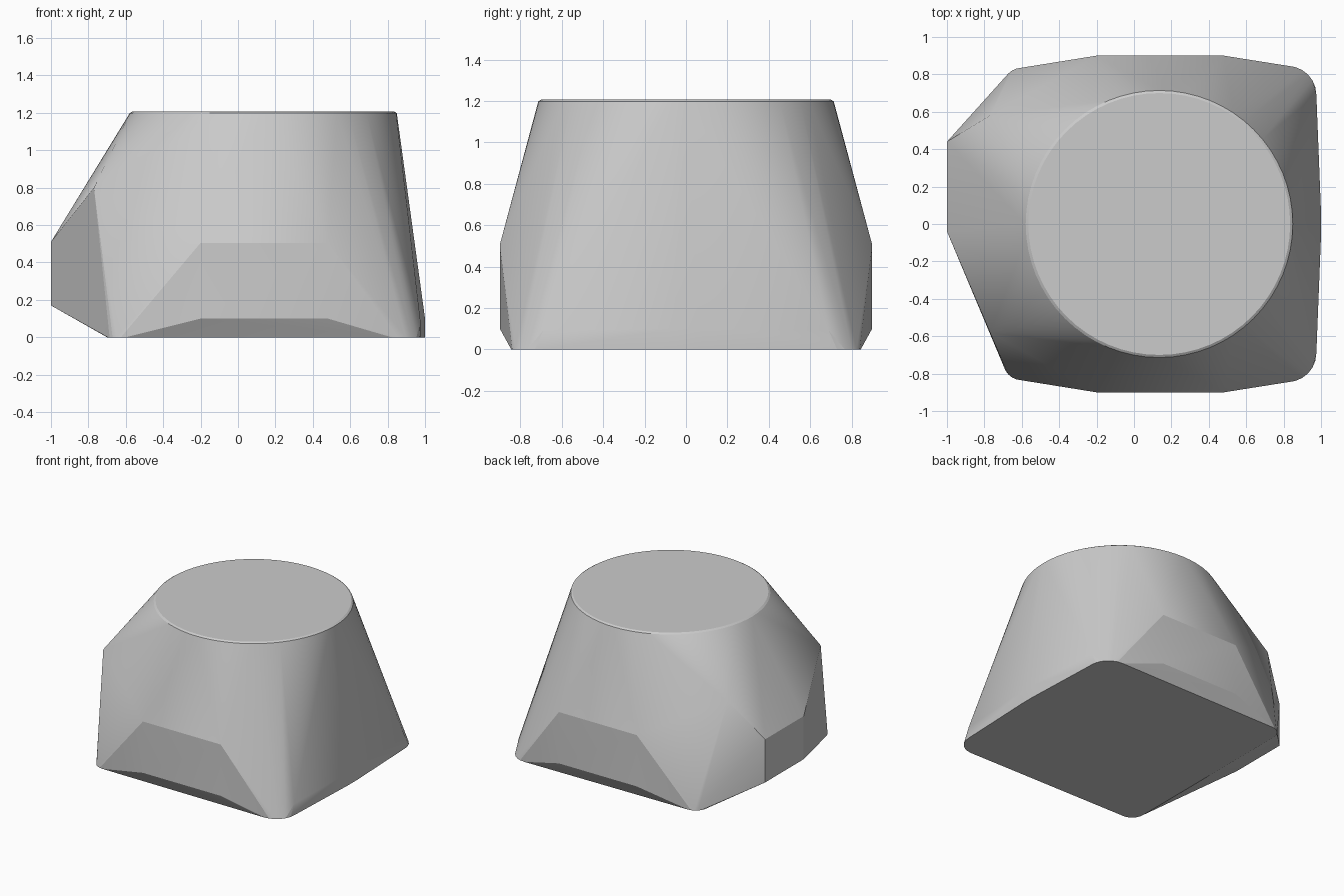
import bpy, bmesh, math

if "Cube" in bpy.data.objects:
    bpy.data.objects.remove(bpy.data.objects["Cube"])


def ring(cx, cy, r, z, n):
    return [(cx + r * math.cos(2 * math.pi * i / n),
             cy + r * math.sin(2 * math.pi * i / n), z) for i in range(n)]


# Round top with a tiny softened rim
points = ring(0.135, 0, 0.714, 1.198, 64) + ring(0.135, 0, 0.70, 1.207, 64)

for s in (-1, 1):
    # Rounded foot corners
    points += ring(-0.6, s * 0.735, 0.1, 0, 24)
    points += ring(0.82, s * 0.69, 0.155, 0, 24)
    # Front and back panels
    points += [(x, s * 0.9, z) for x in (-0.2, 0.48) for z in (0.1, 0.505)]
    # Upper left shoulders
    points.append((-0.77, s * 0.58, 0.8))
    # Right side lower band
    points += [(1.0, s * 0.06, z) for z in (0, 0.1)]
    points.append((0.975, s * 0.69, 0.09))

# Left end panel, offset toward the back
points += [(-1, y, z) for y in (-0.04, 0.44) for z in (0.17, 0.51)]

# Faceted shell wrapped around the outline
bm = bmesh.new()
for p in points:
    bm.verts.new(p)
hull = bmesh.ops.convex_hull(bm, input=bm.verts[:])
loose = [v for v in bm.verts if not v.link_faces]
bmesh.ops.delete(bm, geom=loose, context='VERTS')
bmesh.ops.dissolve_limit(bm, angle_limit=math.radians(0.5),
                         verts=bm.verts[:], edges=bm.edges[:])
bmesh.ops.recalc_face_normals(bm, faces=bm.faces[:])

mesh = bpy.data.meshes.new("faceted_body")
bm.to_mesh(mesh)
bm.free()
body = bpy.data.objects.new("faceted_body", mesh)
bpy.context.collection.objects.link(body)
bpy.context.view_layer.objects.active = body
body.select_set(True)
bpy.ops.object.shade_smooth_by_angle(angle=math.radians(15))
